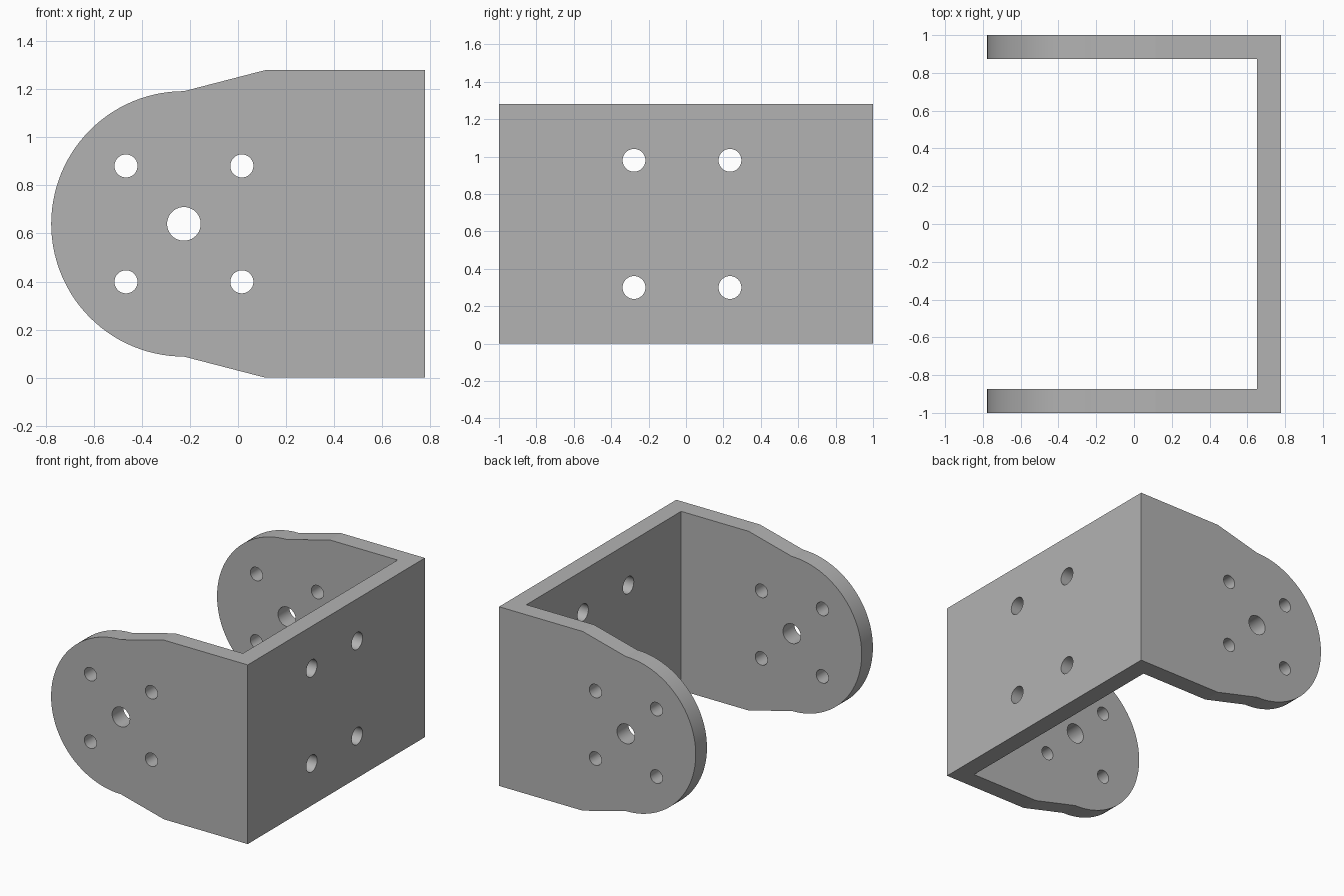
import bpy, bmesh, math
from mathutils import Matrix, Vector

cube = bpy.data.objects.get("Cube")
if cube:
    bpy.data.objects.remove(cube, do_unlink=True)

HEIGHT, BACK, WALL = 1.28, 0.777, 0.127
PIVOT = Vector((-0.225, 0, HEIGHT / 2))
RADIUS = 0.552

steel = bpy.data.materials.new("plain grey metal")
steel.use_nodes = True
grey = (0.45, 0.45, 0.45, 1)
steel.diffuse_color = grey
steel.node_tree.nodes["Principled BSDF"].inputs["Base Color"].default_value = grey


def add_object(name, bm):
    bmesh.ops.recalc_face_normals(bm, faces=bm.faces)
    mesh = bpy.data.meshes.new(name)
    bm.to_mesh(mesh)
    bm.free()
    mesh.materials.append(steel)
    obj = bpy.data.objects.new(name, mesh)
    bpy.context.collection.objects.link(obj)
    return obj


def cylinder_cutter(name, center, radius, depth, axis):
    bm = bmesh.new()
    turn = Matrix.Rotation(math.pi / 2, 4, axis)
    bmesh.ops.create_cone(bm, cap_ends=True, segments=40, radius1=radius, radius2=radius,
                          depth=depth, matrix=Matrix.Translation(center) @ turn)
    return add_object(name, bm)


# Side outline: rounded nose, short flare, square back, extruded across the width
outline = [(BACK, 0), (BACK, HEIGHT), (0.115, HEIGHT)]
STEPS = 56
for i in range(STEPS + 1):
    a = math.pi / 2 + math.pi * i / STEPS
    outline.append((PIVOT.x + RADIUS * math.cos(a), PIVOT.z + RADIUS * math.sin(a)))
outline.append((0.115, 0))
bm = bmesh.new()
side = bm.faces.new([bm.verts.new((x, -1, z)) for x, z in outline])
new = bmesh.ops.extrude_face_region(bm, geom=[side])["geom"]
bmesh.ops.translate(bm, vec=(0, 2, 0), verts=[v for v in new if isinstance(v, bmesh.types.BMVert)])
bracket = add_object("u_bracket", bm)

# Space between the two cheeks
bm = bmesh.new()
bmesh.ops.create_cube(bm, size=1)
bmesh.ops.scale(bm, vec=(3, 2 * (1 - WALL), 3), verts=bm.verts)
bmesh.ops.translate(bm, vec=(BACK - WALL - 1.5, 0, HEIGHT / 2), verts=bm.verts)
cutters = [add_object("inner_space_cutter", bm)]

# Pivot hole and four bolt holes through both cheeks
cutters.append(cylinder_cutter("pivot_hole_cutter", PIVOT, 0.07, 3, 'X'))
for sx in (-1, 1):
    for sz in (-1, 1):
        spot = PIVOT + Vector((sx, 0, sz)) * 0.241
        cutters.append(cylinder_cutter("cheek_hole_cutter", spot, 0.048, 3, 'X'))

# Four mounting holes through the back plate
for y in (-0.278, 0.235):
    for sz in (-1, 1):
        spot = Vector((BACK, y, HEIGHT / 2 + sz * 0.34))
        cutters.append(cylinder_cutter("plate_hole_cutter", spot, 0.061, 0.6, 'Y'))

for cutter in cutters:
    cutter.hide_render = True
    mod = bracket.modifiers.new(cutter.name, 'BOOLEAN')
    mod.operation = 'DIFFERENCE'
    mod.solver = 'EXACT'
    mod.object = cutter

# Bake the cuts, then drop the cutters
graph = bpy.context.evaluated_depsgraph_get()
result = bpy.data.meshes.new_from_object(bracket.evaluated_get(graph))
bracket.modifiers.clear()
bracket.data = result
result.name = "u_bracket"
for cutter in cutters:
    bpy.data.objects.remove(cutter, do_unlink=True)

# Smooth nose and hole walls, crisp corners
result.shade_smooth()
result.set_sharp_from_angle(angle=math.radians(12))
